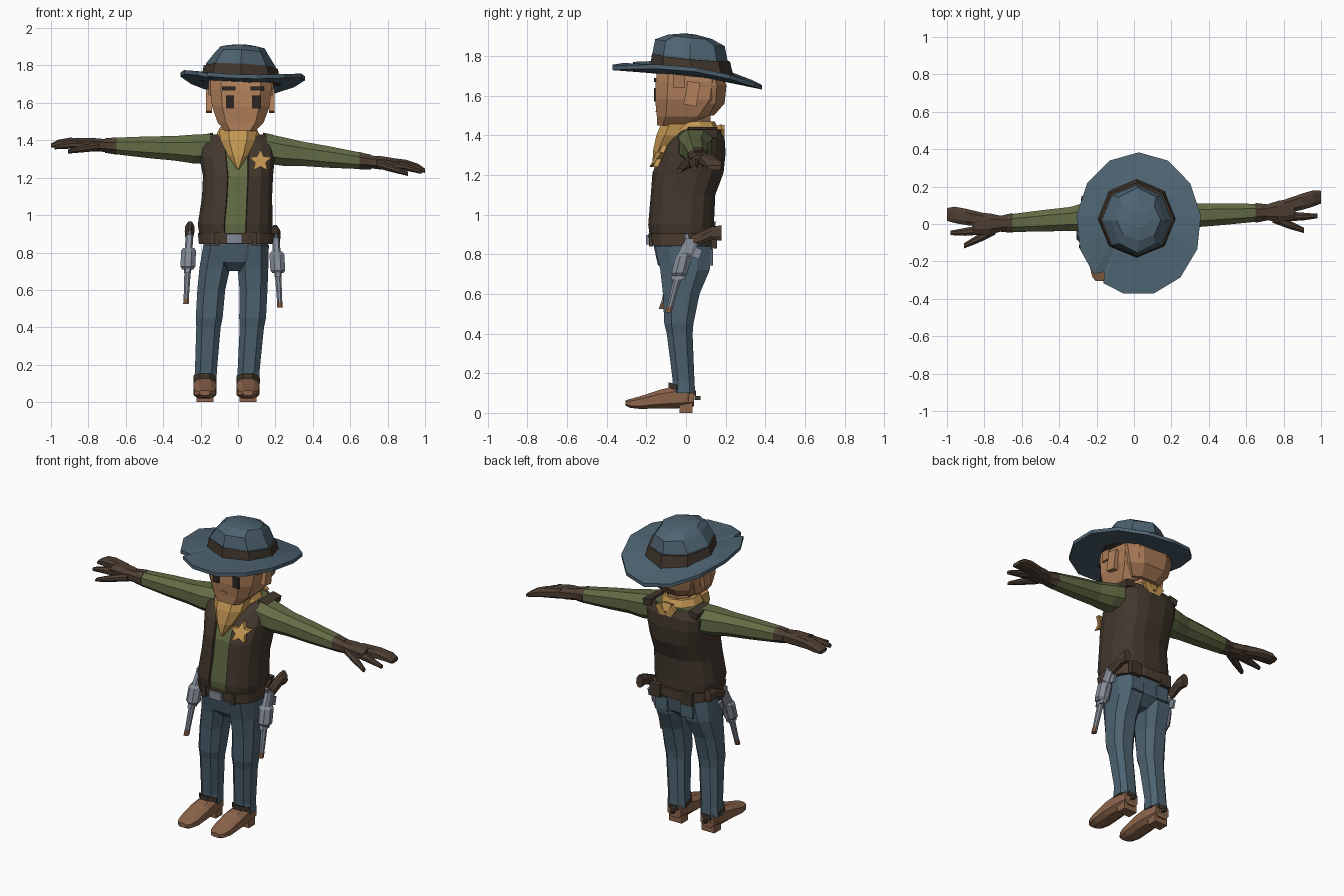
import bpy, bmesh
from math import cos, sin, tau, radians, copysign
from mathutils import Matrix, Vector

default_cube = bpy.data.objects.get("Cube")
if default_cube:
    bpy.data.objects.remove(default_cube, do_unlink=True)


def material(name, *rgb):
    mat = bpy.data.materials.new(name)
    mat.use_nodes = True
    mat.diffuse_color = (*rgb, 1)
    mat.node_tree.nodes["Principled BSDF"].inputs["Base Color"].default_value = (*rgb, 1)
    return mat


denim = material("slate blue", .075, .125, .165)
leather = material("dark leather", .055, .039, .027)
glove_brown = material("glove brown", .075, .048, .032)
green = material("olive green", .125, .15, .06)
yellow = material("mustard yellow", .55, .31, .085)
skin = material("tan skin", .45, .22, .105)
hair_brown = material("hair brown", .38, .185, .09)
tan_leather = material("tan leather", .26, .13, .07)
steel = material("gun steel", .23, .26, .31)
dark = material("near black", .025, .019, .016)


def finish(name, mat, bm):
    bmesh.ops.recalc_face_normals(bm, faces=bm.faces)
    mesh = bpy.data.meshes.new(name)
    bm.to_mesh(mesh)
    bm.free()
    mesh.materials.append(mat)
    obj = bpy.data.objects.new(name, mesh)
    bpy.context.collection.objects.link(obj)
    return obj


def even_outline(sides, phase):
    return [((i + phase) * tau / sides, 1) for i in range(sides)]


def loft(name, mat, rings, axis="z", sides=8, power=1, phase=.5, outline=None, open_front=False):
    """Rings hold: position on axis, two centre values, two radii."""
    outline = outline or even_outline(sides, phase)
    bm = bmesh.new()
    loops = []
    for t, a, b, ra, rb in rings:
        loop = []
        for angle, factor in outline:
            c, s = cos(angle), sin(angle)
            u = a + ra * factor * copysign(abs(c) ** power, c)
            v = b + rb * factor * copysign(abs(s) ** power, s)
            point = {"x": (t, u, v), "y": (u, t, v), "z": (u, v, t)}[axis]
            loop.append(bm.verts.new(point))
        loops.append(loop)
    count = len(outline)
    for low, high in zip(loops, loops[1:]):
        for i in range(count):
            j = (i + 1) % count
            # The facet centred on the front can be left open
            middle = (outline[i][0] + outline[j][0]) / 2
            if open_front and abs(middle - tau * .75) < .01:
                continue
            bm.faces.new((low[i], low[j], high[j], high[i]))
    if not open_front:
        bm.faces.new(loops[0])
        bm.faces.new(loops[-1])
    return finish(name, mat, bm)


def box(name, mat, center, size, turn=0, axis="X"):
    bm = bmesh.new()
    place = Matrix.Translation(center) @ Matrix.Rotation(radians(turn), 4, axis)
    bmesh.ops.create_cube(bm, size=1, matrix=place @ Matrix.Diagonal((*size, 1)))
    return finish(name, mat, bm)


def deform(obj, rule):
    for v in obj.data.vertices:
        v.co = Vector(rule(*v.co))


# Shirt and open vest
torso = [(.89, -.015, -.02, .178, .15), (.95, -.015, -.025, .188, .153), (1.1, -.005, -.015, .175, .15),
         (1.21, 0, .01, .175, .167), (1.31, -.005, .035, .19, .152), (1.38, -.007, .06, .192, .122),
         (1.43, -.007, .075, .15, .085)]
loft("shirt", green, torso, sides=16, power=.75)
vest_rings = [(z, cx, cy, rx + .015, ry + .015) for z, cx, cy, rx, ry in torso]
vest = loft("vest", leather, vest_rings, sides=16, power=.75, open_front=True)
shell = vest.modifiers.new("thickness", "SOLIDIFY")
shell.thickness = .014
shell.offset = -1
for side in (-1, 1):
    box("vest_strap", leather, (side * .16, .085, 1.415), (.06, .15, .04), side * 12, "Y")

# Belt, buckle and pouches
loft("belt", glove_brown, [(.845, -.012, -.015, .2, .17), (.905, -.012, -.018, .206, .175)], sides=16, power=.75)
box("buckle", steel, (-.02, -.192, .873), (.085, .02, .05))
for side in (-1, 1):
    box("belt_loop", leather, (side * .1 - .012, -.176, .873), (.028, .02, .07))
    box("belt_pouch", leather, (side * .11, .142, .87), (.075, .03, .08))

# Trousers
loft("hips", denim, [(.7, -.02, -.015, .06, .08), (.75, -.018, -.012, .15, .135), (.87, -.01, -.015, .185, .158)],
     sides=12, power=.8)
leg_rows = [(.1, -.06, .116, -.012, .066, .062), (.16, -.058, .114, -.012, .062, .058),
            (.4, -.042, .116, -.032, .069, .069), (.45, -.038, .116, -.036, .076, .078),
            (.6, -.03, .113, -.024, .079, .098), (.72, -.022, .102, -.005, .087, .132),
            (.84, -.01, .09, -.015, .09, .15)]
for side, word in ((-1, "right"), (1, "left")):
    loft(word + "_leg", denim, [(z, mid + side * gap, cy, rx, ry) for z, mid, gap, cy, rx, ry in leg_rows],
         power=.75)
    box(word + "_back_pocket", denim, (side * .09 - .01, .128, .785), (.085, .016, .085))

    # Boots with heel, strap and spur
    x = -.062 + side * .115
    loft(word + "_boot", tan_leather,
         [(.04, x, .08, .05, .05), (-.04, x, .08, .06, .06), (-.13, x, .07, .065, .05),
          (-.23, x, .052, .062, .034), (-.28, x, .048, .05, .024), (-.305, x, .05, .03, .014)],
         axis="y", power=.7)
    loft(word + "_ankle", tan_leather, [(.06, x, -.01, .056, .055), (.15, x, -.01, .054, .054)])
    box(word + "_heel", tan_leather, (x, 0, .025), (.09, .065, .05))
    strap = loft(word + "_spur_strap", leather, [(.1, x, -.02, .066, .075), (.128, x, -.02, .066, .075)])
    deform(strap, lambda px, py, pz: (px, py, pz - .3 * py))
    box(word + "_spur", leather, (x, .058, .075), (.018, .03, .018))

# Arms and gloves
for side, word, rise, sway in ((-1, "right", .02, -.035), (1, "left", -.06, .02)):
    def limb(part, mat, rows, **options):
        rings = []
        for reach, dy, dz, ry, rz in rows:
            t = (reach - .16) / .5
            rings.append((side * reach, .04 + t * sway + dy, 1.35 + t * rise + dz, ry, rz))
        return loft(word + part, mat, rings, axis="x", **options)

    limb("_sleeve", green, [(.15, .01, .005, .095, .085), (.24, .005, 0, .088, .082), (.34, 0, 0, .068, .07),
                            (.48, 0, 0, .062, .062), (.67, 0, 0, .05, .046)], power=.85)
    limb("_glove_cuff", glove_brown, [(.65, 0, 0, .057, .05), (.71, 0, 0, .047, .042)])
    limb("_palm", glove_brown, [(.7, 0, 0, .042, .036), (.77, .003, .002, .06, .038), (.86, .012, .004, .062, .032)],
         power=.8)
    limb("_fingers", glove_brown, [(.8, .025, .004, .04, .033), (.9, .05, .007, .046, .029),
                                   (.96, .065, 0, .046, .023), (1, .07, -.012, .036, .012)], power=.7)
    limb("_little_finger", glove_brown, [(.82, -.025, 0, .028, .025), (.9, -.03, -.005, .023, .021),
                                         (.98, -.03, -.02, .013, .012)])
    limb("_thumb", glove_brown, [(.74, -.03, -.005, .028, .026), (.83, -.07, -.022, .025, .021),
                                 (.91, -.105, -.04, .015, .012)])

# Head, hair and ears
loft("neck", skin, [(1.38, 0, .05, .08, .08), (1.52, .01, .04, .085, .09)])
loft("head", skin, [(1.45, .012, -.07, .085, .078), (1.495, .014, -.02, .128, .132), (1.58, .015, .012, .16, .175),
                    (1.67, .015, .02, .17, .18), (1.74, .015, .02, .168, .17)], power=.5)
loft("back_hair", hair_brown, [(1.5, .012, .085, .1, .06), (1.56, .012, .1, .15, .1), (1.65, .012, .105, .175, .105),
                               (1.7, .012, .095, .172, .1)], power=.75)
for side in (-1, 1):
    box("ear", skin, (.013 + side * .168, .03, 1.61), (.03, .065, .12), -10)
    box("sideburn", hair_brown, (.014 + side * .165, -.035, 1.68), (.016, .06, .08))
    # Painted face details
    box("eye", dark, (.027 + side * .07, -.158, 1.605), (.044, .009, .068))
    box("eyebrow", dark, (.027 + side * .076, -.156, 1.678), (.072, .009, .021))
box("mouth", hair_brown, (.008, -.15, 1.52), (.042, .009, .007))

# Neckerchief
loft("neckerchief_collar", yellow, [(1.395, 0, .045, .125, .13), (1.43, 0, .035, .122, .13),
                                    (1.47, 0, .035, .1, .11)], sides=10)
loft("neckerchief_front", yellow, [(1.245, 0, -.155, .006, .015), (1.32, 0, -.115, .058, .055),
                                   (1.4, 0, -.065, .1, .09), (1.46, 0, -.04, .108, .09)], power=.8)
box("neckerchief_knot", yellow, (.01, .165, 1.425), (.06, .045, .05), 20)
for side in (-1, 1):
    box("neckerchief_tail", yellow, (.01 + side * .035, .185, 1.41), (.04, .018, .075), side * 35, "Y")

# Star badge
points = [(tau / 4 + i * tau / 10, .48 if i % 2 else 1) for i in range(10)]
star = loft("star_badge", yellow, [(-.15, .12, 1.29, .062, .062), (-.125, .12, 1.29, .062, .062)],
            axis="y", outline=points)
deform(star, lambda x, y, z: (x, y + (z - 1.29) * .5 + (x - .12) * .25, z))


# Hat with a notched, curled brim
def hat_tilt(x, y, z):
    return x, y, z - .1 * y - .05 * x


def brim_curl(x, y, z):
    return hat_tilt(x, y, z + .4 * x * x - .15 * max(y, 0) ** 2)


notch = radians(231)
rim = even_outline(13, .25) + [(notch - .12, 1), (notch, .86), (notch + .08, 1)]
rim = sorted(p for p in rim if p[0] in (notch - .12, notch, notch + .08) or abs(p[0] - notch) > .13)
brim = loft("hat_brim", denim, [(1.697, .02, 0, .18, .19), (1.692, .025, 0, .335, .383),
                                (1.714, .025, 0, .335, .383), (1.733, .015, .02, .2, .2)], outline=rim)
deform(brim, brim_curl)
band = loft("hat_band", leather, [(1.71, .015, .03, .215, .212), (1.795, .015, .025, .198, .197)], phase=0)
crown = loft("hat_crown", denim, [(1.73, .015, .025, .2, .2), (1.805, .015, .02, .186, .188),
                                  (1.87, .02, .02, .14, .175), (1.9, .025, .02, .118, .11),
                                  (1.912, .025, .02, .05, .04)], phase=0)
for part in (band, crown):
    deform(part, hat_tilt)


# Revolvers hanging at the hips
def revolver(word, x, dy, dz, lean):
    barrel = loft(word + "_barrel", steel, [(.53, 0, -.082, .015, .016), (.7, 0, -.038, .019, .023)])
    tip = loft(word + "_muzzle", tan_leather, [(.505, 0, -.09, .016, .018), (.535, 0, -.081, .016, .018)])
    drum = loft(word + "_drum", steel, [(.69, 0, -.037, .032, .032), (.705, 0, -.033, .043, .044),
                                        (.79, 0, -.012, .043, .044), (.805, 0, -.008, .032, .032)])
    frame = loft(word + "_frame", steel, [(.67, 0, -.042, .02, .036), (.8, 0, -.002, .022, .042),
                                          (.88, 0, .035, .02, .038)], power=.6)
    grip = loft(word + "_grip", glove_brown, [(.025, 0, .865, .02, .028), (.07, 0, .878, .024, .036),
                                              (.13, 0, .905, .028, .036), (.18, 0, .908, .024, .042)], axis="y")
    guard = box(word + "_trigger_guard", steel, (0, .058, .805), (.014, .035, .05), -20)
    hammer = box(word + "_hammer", steel, (0, .005, .885), (.014, .02, .035), 15)
    for part in (barrel, tip, drum, frame, grip, guard, hammer):
        deform(part, lambda px, py, pz: (px + x + lean * (pz - .75), py + dy, pz + dz))


revolver("left_revolver", .21, 0, 0, -.06)
revolver("right_revolver", -.266, -.03, .02, .05)
